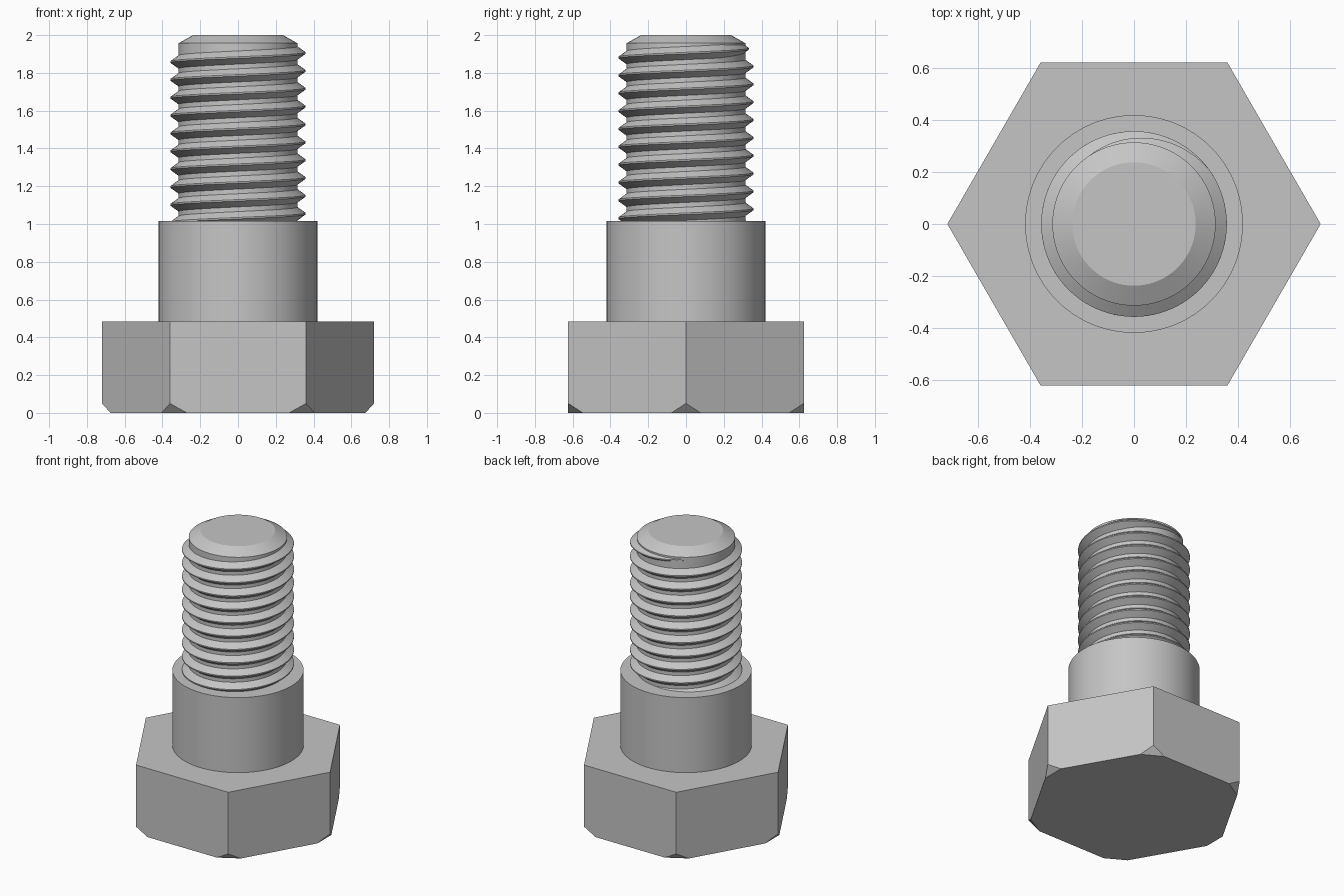
import bpy, bmesh
from math import sin, cos, pi, radians
from mathutils import Vector

cube = bpy.data.objects.get("Cube")
if cube:
    bpy.data.objects.remove(cube, do_unlink=True)

steel = bpy.data.materials.new("plain steel grey")
steel.use_nodes = True
GREY = (0.56, 0.56, 0.56, 1)
steel.diffuse_color = GREY
steel.node_tree.nodes["Principled BSDF"].inputs["Base Color"].default_value = GREY

SEGMENTS = 96
CORE_R, CREST_R = 0.315, 0.358
COLLAR_TOP = 1.015
PITCH = 0.0945


def finish(name, bm, smooth=True):
    """Turn a bmesh into a named object with the steel material."""
    bmesh.ops.recalc_face_normals(bm, faces=bm.faces)
    mesh = bpy.data.meshes.new(name)
    bm.to_mesh(mesh)
    bm.free()
    mesh.materials.append(steel)
    obj = bpy.data.objects.new(name, mesh)
    bpy.context.collection.objects.link(obj)
    if smooth:
        bpy.ops.object.select_all(action='DESELECT')
        obj.select_set(True)
        bpy.context.view_layer.objects.active = obj
        bpy.ops.object.shade_smooth_by_angle(angle=radians(25))
    return obj


# Hexagonal head with the bottom corners cut off flat
HEAD_R, HEAD_H = 0.72, 0.485
bm = bmesh.new()
ring = [bm.verts.new((HEAD_R * cos(i * pi / 3), HEAD_R * sin(i * pi / 3), 0))
        for i in range(6)]
base = bm.faces.new(ring)
top = bmesh.ops.extrude_face_region(bm, geom=[base], use_keep_orig=True)
bmesh.ops.translate(bm, vec=(0, 0, HEAD_H),
                    verts=[g for g in top["geom"] if isinstance(g, bmesh.types.BMVert)])
for i in range(6):
    a = i * pi / 3
    cut = bmesh.ops.bisect_plane(
        bm, geom=bm.verts[:] + bm.edges[:] + bm.faces[:],
        plane_co=(HEAD_R * cos(a), HEAD_R * sin(a), 0.05),
        plane_no=Vector((0.05 * cos(a), 0.05 * sin(a), -0.045)).normalized(),
        clear_outer=True)
    bmesh.ops.holes_fill(bm, edges=[e for e in bm.edges if e.is_boundary])
finish("hex_head", bm, smooth=False)

# Collar and threaded core with a chamfered tip, turned from one profile
profile = [(0.42, HEAD_H), (0.42, COLLAR_TOP), (CORE_R, COLLAR_TOP),
           (CORE_R, 1.957), (0.238, 2.0)]
bm = bmesh.new()
rings = [[bm.verts.new((r * cos(2 * pi * i / SEGMENTS), r * sin(2 * pi * i / SEGMENTS), z))
          for i in range(SEGMENTS)] for r, z in profile]
for low, high in zip(rings, rings[1:]):
    for i in range(SEGMENTS):
        j = (i + 1) % SEGMENTS
        bm.faces.new((low[i], low[j], high[j], high[i]))
bm.faces.new(rings[-1])
finish("collar_and_shank", bm)

# Right-handed helical thread ridge that fades out near the tip
START, END, FADE = -9.75, 0.36, 0.10
steps = int((END - START) * SEGMENTS)
bm = bmesh.new()
sections = []
for s in range(steps + 1):
    turn = START + (END - START) * s / steps
    a = 2 * pi * turn
    z = 1.905 + PITCH * turn
    full = min(1, (END - turn) / (END - FADE))
    crest = CORE_R - 0.003 + (CREST_R - CORE_R + 0.003) * full
    half = 0.005 + 0.032 * full
    shape = [(CORE_R - 0.003, -half), (crest, -0.004),
             (crest, 0.004), (CORE_R - 0.003, half)]
    sections.append([bm.verts.new((r * cos(a), r * sin(a), z + dz)) for r, dz in shape])
for p, q in zip(sections, sections[1:]):
    for k in range(3):
        bm.faces.new((p[k], q[k], q[k + 1], p[k + 1]))
finish("screw_thread", bm)
